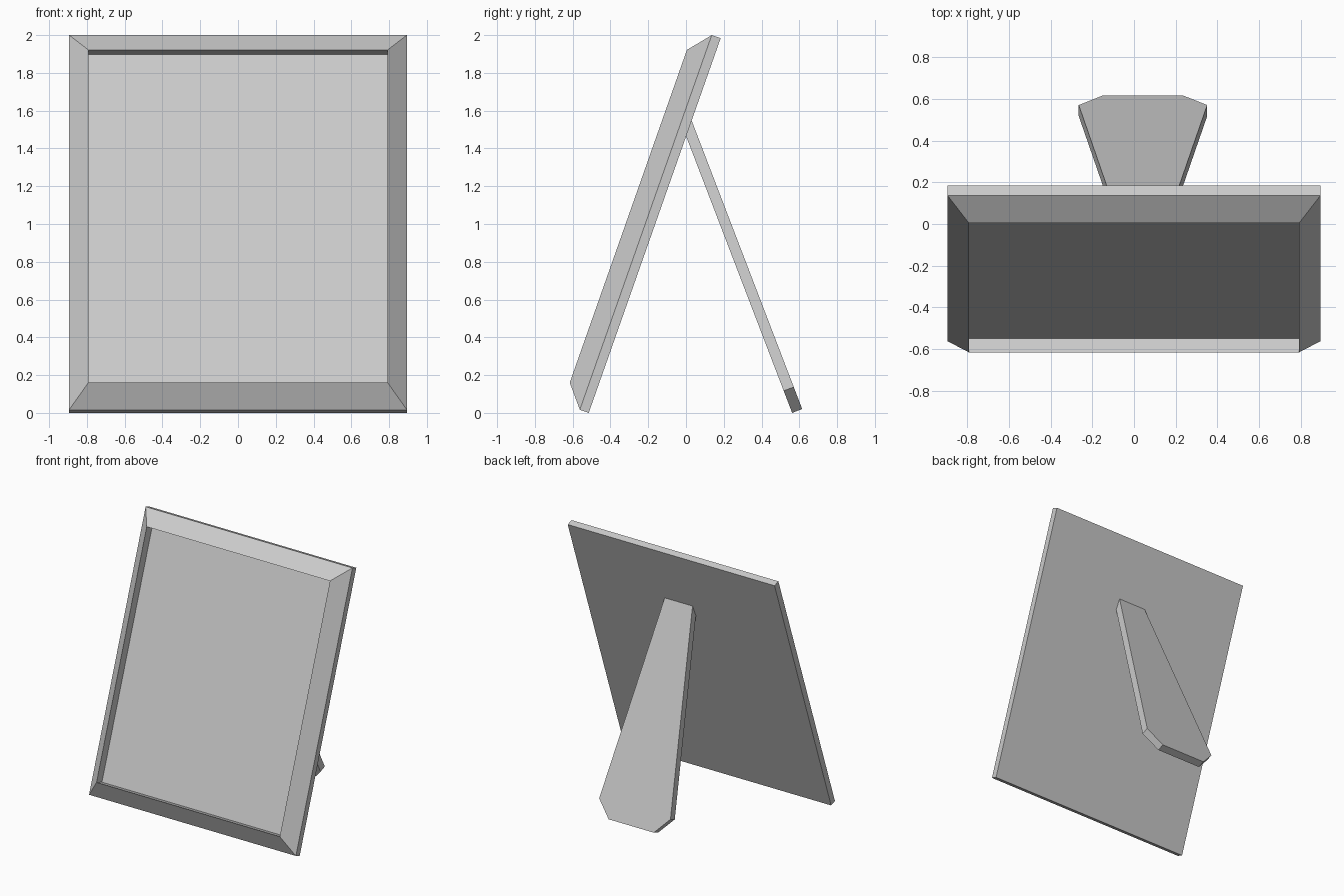
import bpy, bmesh
from math import radians
from mathutils import Matrix, Vector

if "Cube" in bpy.data.objects:
    bpy.data.objects.remove(bpy.data.objects["Cube"])


def loft(name, rings, matrix):
    """Skin a series of closed rings, cap both ends, place with matrix."""
    bm = bmesh.new()
    loops = [[bm.verts.new(p) for p in ring] for ring in rings]
    n = len(loops[0])
    for a, b in zip(loops, loops[1:]):
        for i in range(n):
            j = (i + 1) % n
            bm.faces.new((a[i], a[j], b[j], b[i]))
    bm.faces.new(loops[0])
    bm.faces.new(loops[-1])
    bmesh.ops.recalc_face_normals(bm, faces=bm.faces)
    mesh = bpy.data.meshes.new(name)
    bm.to_mesh(mesh)
    bm.free()
    obj = bpy.data.objects.new(name, mesh)
    obj.matrix_world = matrix
    bpy.context.collection.objects.link(obj)
    return obj


def rect(inset_x, inset_z, y):
    w, h = 0.894 - inset_x, 2.103
    return [(-w, y, inset_z), (w, y, inset_z),
            (w, y, h - inset_z), (-w, y, h - inset_z)]


# Picture frame: back, outer edge, bevelled front rim, recessed picture panel
lean = Matrix.Translation((0, -0.515, 0)) @ Matrix.Rotation(radians(-19.4), 4, 'X')
loft("picture_frame", [rect(0, 0, 0), rect(0, 0, -0.05),
                       rect(0.102, 0.118, -0.148), rect(0.102, 0.118, -0.077)], lean)

# Easel leg: tapered board with clipped lower corners, hinged on the frame back
half = [(0.195, 0), (0.308, 0.125), (0.12, 1.64)]
outline = half + [(-x, z) for x, z in reversed(half)]
leg_tilt = Matrix.Translation((0.043, 0.562, 0)) @ Matrix.Rotation(radians(20.97), 4, 'X')
loft("easel_leg", [[Vector((x, y, z)) for x, z in outline] for y in (0, 0.057)], leg_tilt)
